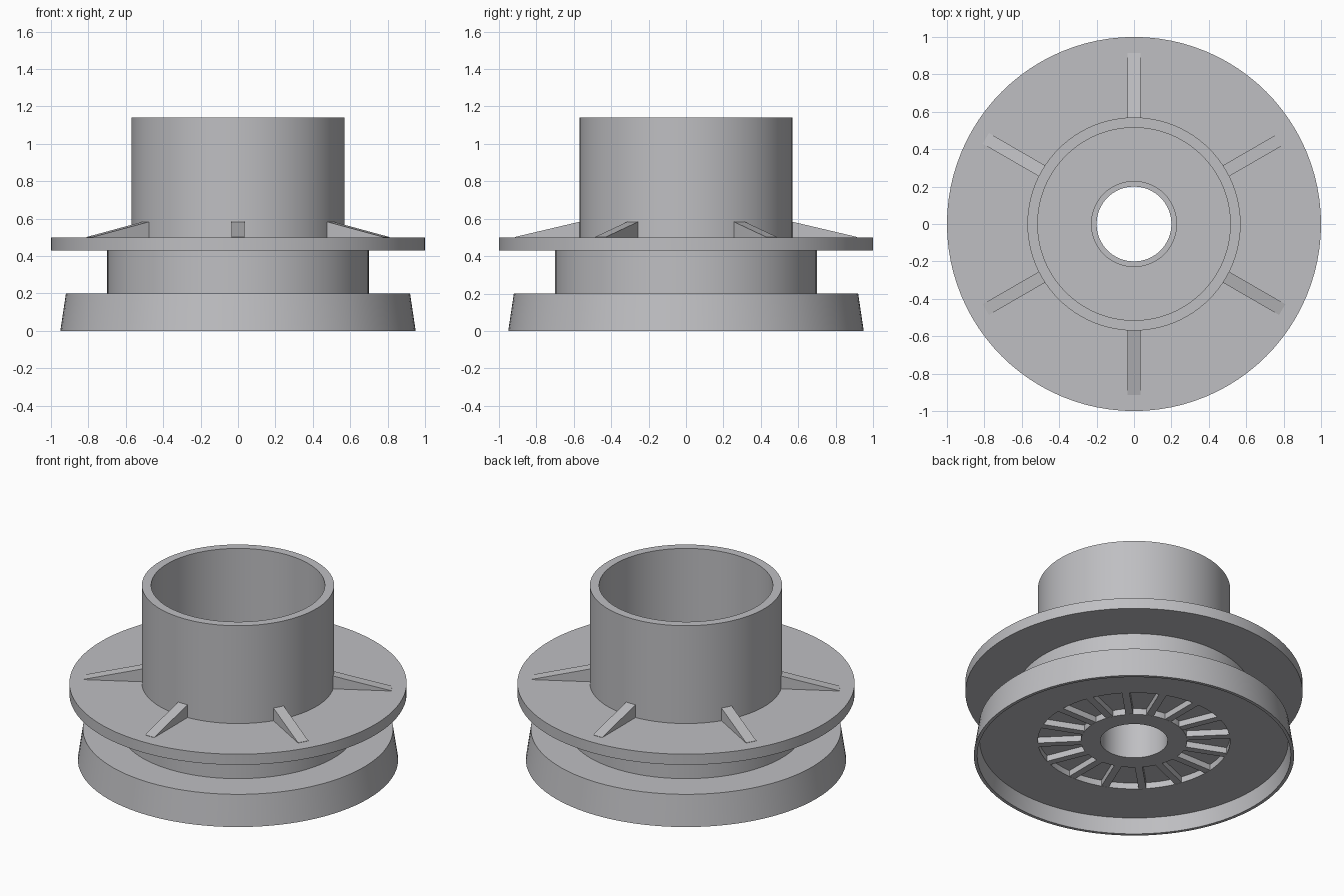
import bpy, bmesh, math

if "Cube" in bpy.data.objects:
    bpy.data.objects.remove(bpy.data.objects["Cube"])

SEGMENTS = 96

grey = bpy.data.materials.new("plain grey")
grey.diffuse_color = (0.52, 0.52, 0.54, 1)
grey.use_nodes = True
grey.node_tree.nodes["Principled BSDF"].inputs["Base Color"].default_value = grey.diffuse_color


def finish(name, bm):
    """Turn a bmesh into a named grey object with sharp edges kept."""
    bmesh.ops.recalc_face_normals(bm, faces=bm.faces)
    mesh = bpy.data.meshes.new(name)
    bm.to_mesh(mesh)
    bm.free()
    mesh.materials.append(grey)
    obj = bpy.data.objects.new(name, mesh)
    bpy.context.collection.objects.link(obj)
    bpy.context.view_layer.objects.active = obj
    obj.select_set(True)
    bpy.ops.object.shade_smooth_by_angle(angle=math.radians(25))
    obj.select_set(False)
    return obj


def lathe(name, profile):
    """Revolve a closed (radius, height) outline around z."""
    bm = bmesh.new()
    rings = []
    for i in range(SEGMENTS):
        a = 2 * math.pi * i / SEGMENTS
        rings.append([bm.verts.new((r * math.cos(a), r * math.sin(a), z)) for r, z in profile])
    for i in range(SEGMENTS):
        a, b = rings[i], rings[(i + 1) % SEGMENTS]
        for j in range(len(profile)):
            k = (j + 1) % len(profile)
            bm.faces.new((a[j], b[j], b[k], a[k]))
    return finish(name, bm)


def radial_fins(name, outline, width, count, start):
    """Extrude an (r, z) outline to a width and repeat it around z."""
    bm = bmesh.new()
    for i in range(count):
        a = start + 2 * math.pi * i / count
        c, s = math.cos(a), math.sin(a)
        sides = [[bm.verts.new((r * c - t * s, r * s + t * c, z)) for r, z in outline]
                 for t in (-width / 2, width / 2)]
        bm.faces.new(sides[0])
        bm.faces.new(sides[1][::-1])
        for j in range(len(outline)):
            k = (j + 1) % len(outline)
            bm.faces.new((sides[0][j], sides[0][k], sides[1][k], sides[1][j]))
    return finish(name, bm)


# Hollow spool: tapered base, neck, flange, tall sleeve and inner hub tube
lathe("spool_body", [
    (0.95, 0.0), (0.92, 0.2), (0.70, 0.2), (0.70, 0.43),      # base skirt and neck
    (1.0, 0.43), (1.0, 0.5), (0.57, 0.5), (0.57, 1.14),       # flange and sleeve
    (0.515, 1.14), (0.515, 0.2), (0.23, 0.2), (0.23, 0.45),   # inside of sleeve
    (0.20, 0.45), (0.20, 0.1), (0.315, 0.1), (0.315, 0.14),   # centre hole, hub face
    (0.57, 0.14), (0.57, 0.1), (0.915, 0.1), (0.93, 0.0),     # ring groove, recess
])

# Sloping gussets between flange and sleeve
radial_fins("gussets", [(0.55, 0.495), (0.915, 0.495), (0.915, 0.502), (0.55, 0.588)],
            0.067, 6, math.radians(30))

# Short spokes in the groove underneath
radial_fins("underside_spokes", [(0.31, 0.101), (0.575, 0.101), (0.575, 0.145), (0.31, 0.145)],
            0.045, 16, 0)
